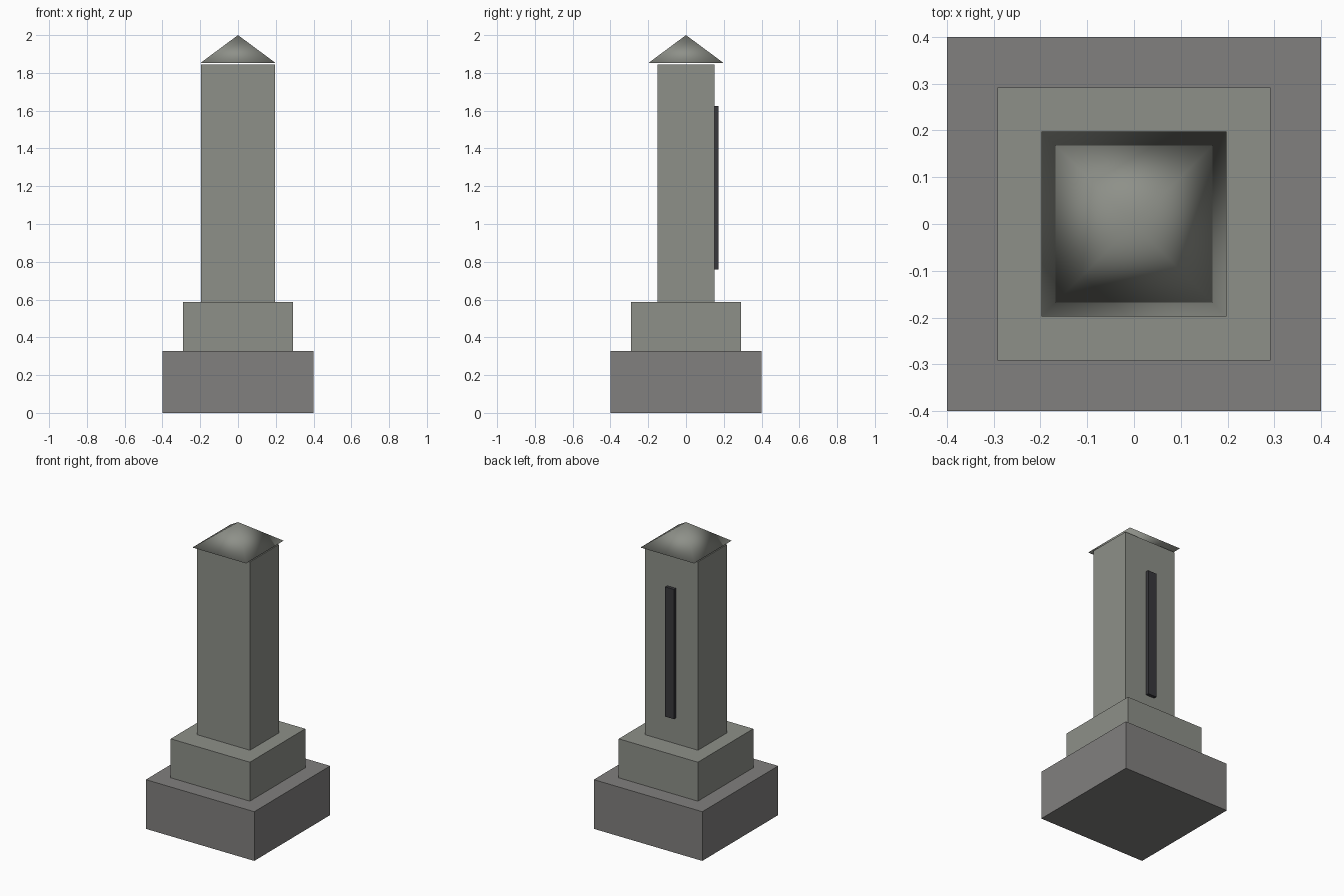
import bpy, math

if "Cube" in bpy.data.objects:
    bpy.data.objects.remove(bpy.data.objects["Cube"])


def material(name, rgb):
    m = bpy.data.materials.new(name)
    m.diffuse_color = (*rgb, 1)
    m.use_nodes = True
    m.node_tree.nodes["Principled BSDF"].inputs["Base Color"].default_value = m.diffuse_color
    return m


stone = material("pale_stone", (0.27, 0.28, 0.25))
base_stone = material("base_stone", (0.22, 0.215, 0.21))
dark = material("dark_inlay", (0.04, 0.04, 0.045))


def box(name, x, y, z, mat):
    """Box spanning the (min, max) range given for each axis."""
    spans = (x, y, z)
    bpy.ops.mesh.primitive_cube_add(size=1, location=[(a + b) / 2 for a, b in spans])
    ob = bpy.context.object
    ob.name = name
    ob.scale = [b - a for a, b in spans]
    bpy.ops.object.transform_apply(location=False, rotation=False, scale=True)
    ob.data.materials.append(mat)
    return ob


# Stepped base
box("plinth", (-0.4, 0.4), (-0.4, 0.4), (0, 0.328), base_stone)
box("upper_step", (-0.292, 0.292), (-0.292, 0.292), (0.328, 0.588), stone)

# Rectangular shaft with a raised dark strip on the back
box("shaft", (-0.195, 0.195), (-0.152, 0.152), (0.588, 1.844), stone)
box("back_strip", (-0.032, 0.032), (0.15, 0.173), (0.76, 1.625), dark)

# Smooth-shaded pyramid cap, floating just above the shaft
bottom, top, half = 1.853, 2.0, 0.198
bpy.ops.mesh.primitive_cone_add(vertices=4, radius1=half * math.sqrt(2), radius2=0,
                                depth=top - bottom, location=(0, 0, (top + bottom) / 2),
                                rotation=(0, 0, math.pi / 4))
cap = bpy.context.object
cap.name = "pyramid_cap"
bpy.ops.object.transform_apply(location=False, rotation=True, scale=False)
cap.data.materials.append(stone)
bpy.ops.object.shade_smooth()
